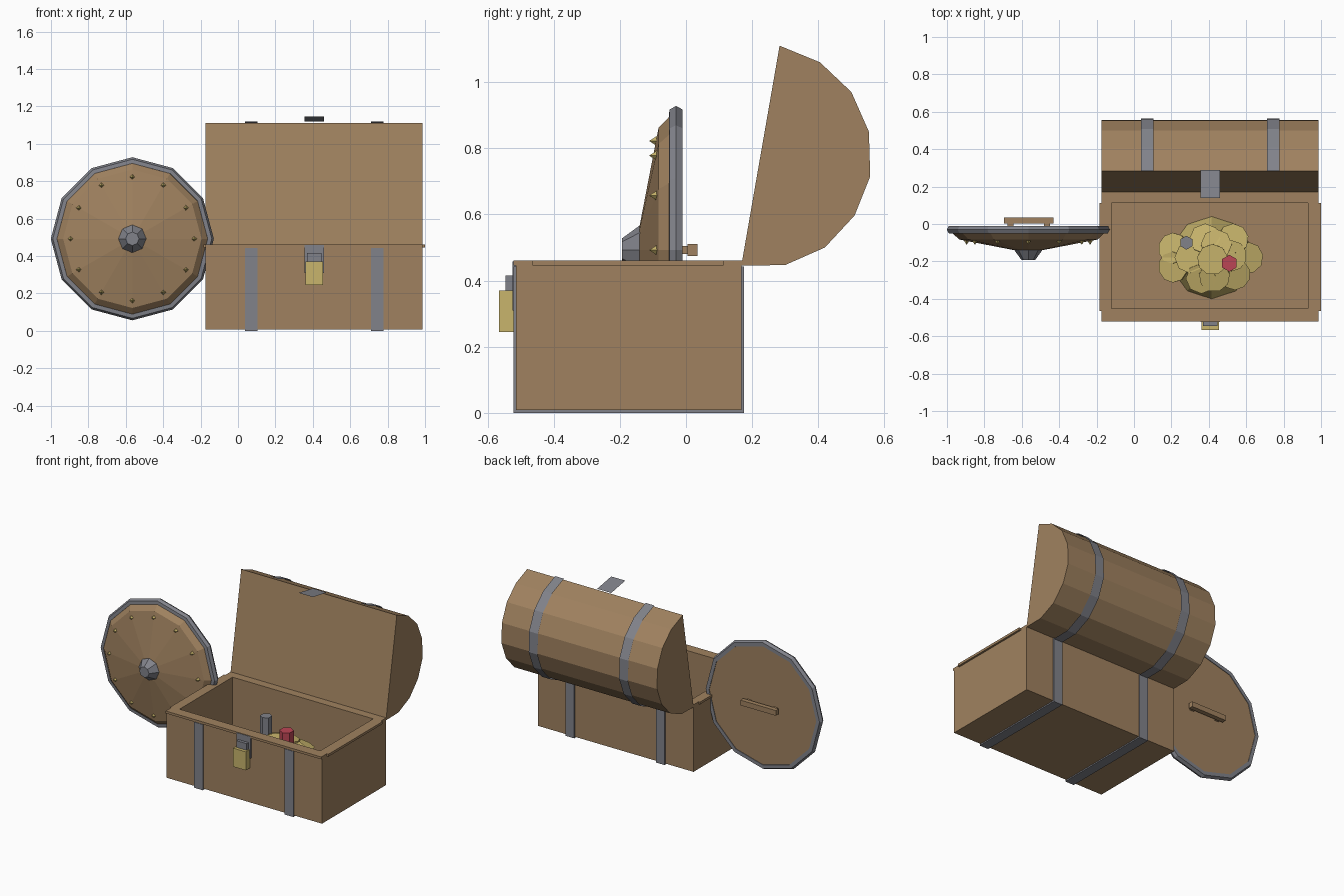
import bpy, math
from mathutils import Vector

cube = bpy.data.objects.get("Cube")
if cube:
    bpy.data.objects.remove(cube, do_unlink=True)


def material(name, rgb):
    m = bpy.data.materials.new(name)
    m.use_nodes = True
    m.diffuse_color = (*rgb, 1)
    bsdf = next(n for n in m.node_tree.nodes if n.type == 'BSDF_PRINCIPLED')
    bsdf.inputs["Base Color"].default_value = (*rgb, 1)
    return m


wood = material("brown wood", (0.35, 0.222, 0.115))
metal = material("grey metal", (0.22, 0.225, 0.255))
gold = material("gold", (0.58, 0.46, 0.15))
red = material("red gem", (0.5, 0.06, 0.09))


def mesh_object(name, verts, faces, mat):
    me = bpy.data.meshes.new(name)
    me.from_pydata(verts, [], faces)
    me.materials.append(mat)
    ob = bpy.data.objects.new(name, me)
    bpy.context.collection.objects.link(ob)
    return ob


def extrude_x(name, profile, x0, x1, mat, solid=True):
    """Sweep a (y, z) profile along x; an open ribbon when not solid."""
    n = len(profile)
    verts = [(x, y, z) for x in (x0, x1) for y, z in profile]
    faces = [(i, (i + 1) % n, (i + 1) % n + n, i + n) for i in range(n if solid else n - 1)]
    if solid:
        faces += [tuple(reversed(range(n))), tuple(range(n, 2 * n))]
    return mesh_object(name, verts, faces, mat)


def box(name, x, y, z, mat):
    return extrude_x(name, [(y[0], z[0]), (y[1], z[0]), (y[1], z[1]), (y[0], z[1])], *x, mat)


def lathe(name, profile, sides, mat, centre=(0, 0, 0), axis=(0, 0, 1), closed=False):
    """Spin a (radius, height) profile, capping both ends unless it is a closed loop."""
    rot = Vector((0, 0, 1)).rotation_difference(Vector(axis))
    n, verts, faces = len(profile), [], []
    for r, h in profile:
        for i in range(sides):
            a = math.tau * i / sides + math.pi / 2
            p = Vector((r * math.cos(a), r * math.sin(a), h))
            verts.append(rot @ p + Vector(centre))
    for k in range(n if closed else n - 1):
        a, b = k * sides, (k + 1) % n * sides
        for i in range(sides):
            j = (i + 1) % sides
            faces.append((a + i, a + j, b + j, b + i))
    if not closed:
        faces += [tuple(reversed(range(sides))), tuple(range((n - 1) * sides, n * sides))]
    return mesh_object(name, verts, faces, mat)


# Chest body: floor and four walls
L, R, F, B = -0.174, 0.987, -0.514, 0.168
IL, IR, IF, IB = -0.12, 0.93, -0.452, 0.113
TOP = 0.445
box("chest_floor", (L, R), (F, B), (0.008, 0.05), wood)
box("front_wall", (L, R), (F, IF), (0.05, TOP), wood)
box("back_wall", (L, R), (IB, B), (0.05, TOP), wood)
box("right_wall", (L, IL), (IF, IB), (0.05, TOP), wood)
box("left_wall", (IR, R), (IF, IB), (0.05, TOP), wood)

# Rim boards
box("front_rim", (L, R), (F - 0.008, IF), (TOP, 0.461), wood)
box("back_rim", (L, R), (IB, B + 0.002), (TOP, 0.461), wood)
box("right_rim", (L - 0.01, IL), (IF - 0.012, IB), (TOP, 0.461), wood)
box("left_rim", (IR, R + 0.013), (IF - 0.012, IB), (TOP, 0.461), wood)

# Open lid
arc = [(0.283, 1.11), (0.405, 1.06), (0.5, 0.97), (0.553, 0.85), (0.557, 0.715),
       (0.51, 0.597), (0.42, 0.5), (0.3, 0.447), (0.17, TOP)]
extrude_x("lid", [(0.17, 0.461)] + arc, L, R, wood)

# Straps round the body and over the lid
strap_arc = [(0.25 + (y - 0.25) * 1.027, 0.78 + (z - 0.78) * 1.025) for y, z in arc]
for side, x in (("right", 0.07), ("left", 0.745)):
    span = (x - 0.033, x + 0.033)
    box(side + "_front_strap", span, (F - 0.008, F), (0, TOP - 0.002), metal)
    box(side + "_back_strap", span, (B, B + 0.007), (0, TOP - 0.002), metal)
    box(side + "_bottom_strap", span, (F, B), (0, 0.008), metal)
    extrude_x(side + "_lid_strap", strap_arc, *span, metal, solid=False)

# Latch: lid hasp, body plate, staple and padlock
extrude_x("lid_hasp", [(0.29, 1.12), (0.14, 1.146)], 0.355, 0.46, metal, solid=False)
box("latch_plate", (0.355, 0.46), (F - 0.011, F), (0.31, 0.458), metal)
box("latch_staple", (0.37, 0.446), (-0.545, F), (0.37, 0.415), metal)
box("padlock", (0.36, 0.455), (-0.566, F - 0.006), (0.245, 0.37), gold)

# Treasure: mound covered with coins that lean outwards
mid = Vector((0.415, -0.18, 0))
lathe("gold_mound", [(0.22, 0.05), (0.16, 0.2), (0.06, 0.26)], 10, gold, mid)
coins = [(0.38, -0.08), (0.53, -0.08), (0.21, -0.13), (0.44, -0.11), (0.61, -0.18),
         (0.54, -0.27), (0.36, -0.29), (0.43, -0.28), (0.21, -0.23), (0.3, -0.18),
         (0.42, -0.19), (0.52, -0.17)]
for i, (x, y) in enumerate(coins):
    out = Vector((x, y, 0)) - mid
    d = out.length
    lathe(f"coin_{i + 1}", [(0.083, -0.01), (0.083, 0.01)], 8 + i % 3, gold,
          (x, y, 0.295 - 1.1 * d * d - 0.15 * d), (out.x * 2, out.y * 2.5, 1))
lathe("red_gem", [(0.045, 0.27), (0.045, 0.395)], 6, red, (0.51, -0.21, 0))
lathe("grey_gem", [(0.037, 0.27), (0.037, 0.39)], 6, metal, (0.28, -0.1, 0))

# Round shield facing the front
hub = Vector((-0.565, 0, 0.492))
front = (0, -1, 0)
lathe("shield_rim", [(0.4, 0.01), (0.425, 0.01), (0.436, 0.03), (0.425, 0.05), (0.403, 0.052)],
      12, metal, hub, front, closed=True)
lathe("shield_face", [(0.404, 0.014), (0.404, 0.05), (0.37, 0.083), (0.075, 0.14)],
      12, wood, hub, front)
lathe("shield_boss", [(0.076, 0.138), (0.036, 0.193)], 8, metal, hub, front)
for i in range(12):
    a = math.tau * i / 12
    pos = hub + Vector((math.sin(a), 0, math.cos(a))) * 0.33
    lathe(f"stud_{i + 1}", [(0.015, 0.088), (0.001, 0.11)], 4, gold, pos, front)

# Handle on the back of the shield
box("handle_bar", (-0.695, -0.43), (0.004, 0.035), (0.475, 0.51), wood)
for side, x in (("right", -0.66), ("left", -0.465)):
    box(side + "_handle_post", (x - 0.015, x + 0.015), (-0.014, 0.004), (0.48, 0.505), wood)
